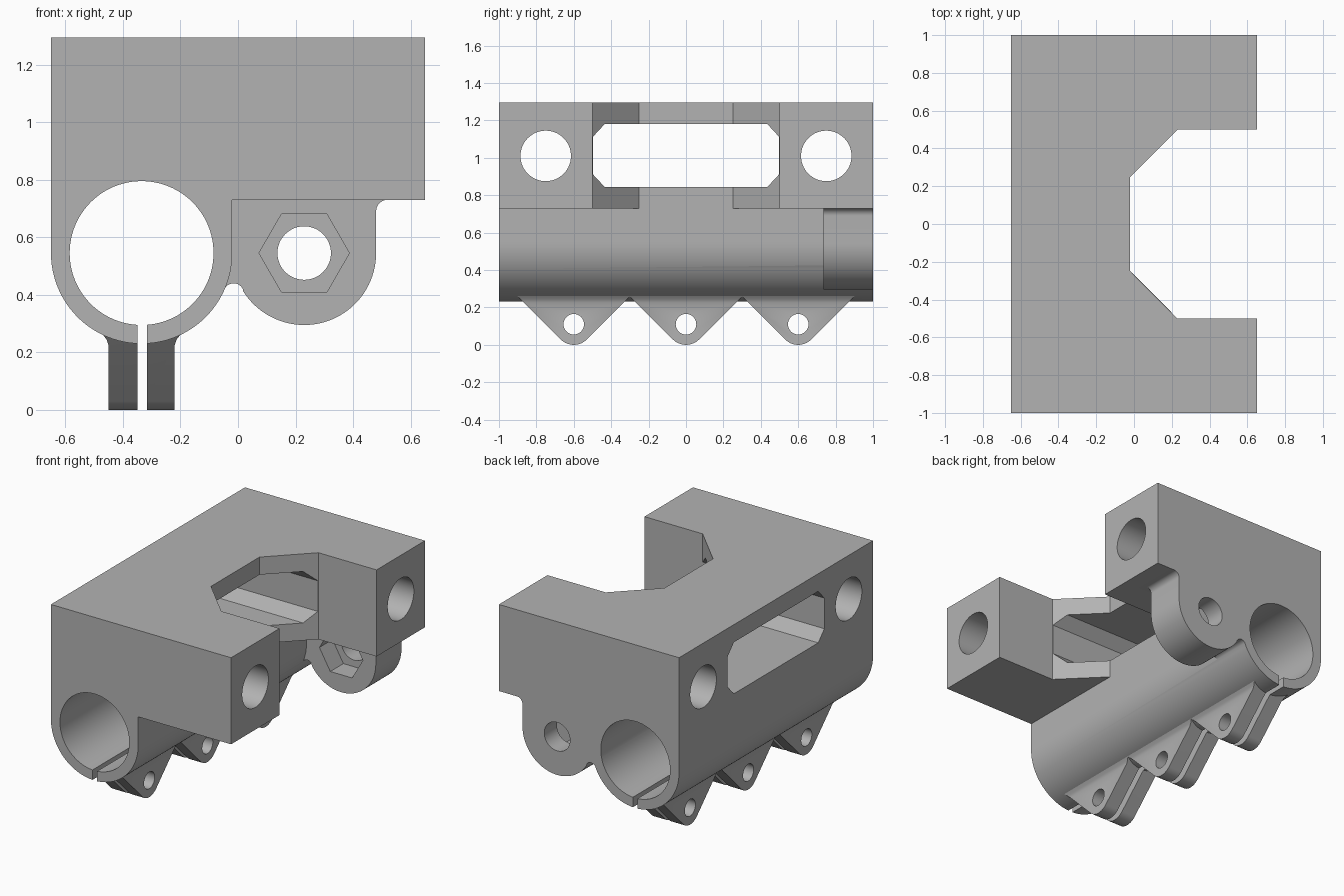
import bpy
import bmesh
from math import cos, sin, radians

default_cube = bpy.data.objects.get("Cube")
if default_cube:
    bpy.data.objects.remove(default_cube, do_unlink=True)

grey = bpy.data.materials.new("plain_grey")
grey.use_nodes = True
grey.diffuse_color = (0.45, 0.45, 0.45, 1)
grey.node_tree.nodes["Principled BSDF"].inputs["Base Color"].default_value = (0.45, 0.45, 0.45, 1)


def arc(cx, cy, r, start, end, steps=24):
    """Points along an arc, both ends included, angles in degrees."""
    angles = [radians(start + (end - start) * i / steps) for i in range(steps + 1)]
    return [(cx + r * cos(a), cy + r * sin(a)) for a in angles]


def circle(cx, cy, r, sides=64):
    return arc(cx, cy, r, 0, 360, sides)[:-1]


def prism(name, profile, axis, low, high):
    """Extrude a closed 2D profile along one axis."""
    place = {"x": lambda p, d: (d, p[0], p[1]),
             "y": lambda p, d: (p[0], d, p[1]),
             "z": lambda p, d: (p[0], p[1], d)}[axis]
    bm = bmesh.new()
    face = bm.faces.new([bm.verts.new(place(p, low)) for p in profile])
    grown = bmesh.ops.extrude_face_region(bm, geom=[face])["geom"]
    shift = place((0, 0), high - low)
    bmesh.ops.translate(bm, vec=shift, verts=[g for g in grown if isinstance(g, bmesh.types.BMVert)])
    bmesh.ops.recalc_face_normals(bm, faces=bm.faces)
    mesh = bpy.data.meshes.new(name)
    bm.to_mesh(mesh)
    bm.free()
    mesh.materials.append(grey)
    obj = bpy.data.objects.new(name, mesh)
    bpy.context.collection.objects.link(obj)
    return obj


def combine(target, tool, operation):
    """Apply a boolean to the target and discard the tool."""
    mod = target.modifiers.new("boolean", "BOOLEAN")
    mod.operation = operation
    mod.solver = "EXACT"
    mod.object = tool
    tool.hide_render = True
    bpy.context.view_layer.objects.active = target
    bpy.ops.object.modifier_apply(modifier=mod.name)
    bpy.data.objects.remove(tool, do_unlink=True)


half_w, top, under = 0.65, 1.295, 0.73
tube_x, axis_z, tube_r, bore_r = -0.335, 0.545, 0.315, 0.25
nut_x, nut_r = 0.23, 0.25

# Upper block and split tube as one profile
body = prism("clamp_body",
             [(-half_w, top)] + arc(tube_x, axis_z, tube_r, 180, 360, 48)
             + [(tube_x + tube_r, under), (half_w, under), (half_w, top)], "y", -1, 1)

# Notch in the left side of the block
notch = [(-0.02, -0.25), (0.23, -0.5), (0.9, -0.5), (0.9, 0.5), (0.23, 0.5), (-0.02, 0.25)]
combine(body, prism("notch_cutter", notch, "z", 0.65, 1.5), "DIFFERENCE")

# Nut bracket at the back, with filleted joints to tube and block
bracket = ([(-0.06, 0.76), (-0.06, 0.417)]
           + arc(-0.015, 0.405, 0.035, 160, 20, 12)
           + arc(nut_x, axis_z, nut_r, 212, 360, 40)
           + arc(0.52, 0.69, 0.04, 180, 90, 8) + [(0.52, 0.76)])
combine(body, prism("nut_bracket", bracket, "y", 0.735, 1), "UNION")

# Three clamp ears, rounded at the tip and flared into the tube
flare = [(0.115, -0.1), (0.115, 0.225), (0.122, 0.245), (0.14, 0.268)]
leg = [(tube_x + x, z) for x, z in flare] + [(tube_x - x, z) for x, z in reversed(flare)]
tip = 0.1
for y in (-0.6, 0, 0.6):
    reach = 0.3 + tip * 0.414
    ear = prism("clamp_ear", [(y - reach, 0.3)] + arc(y, tip, tip, 225, 315, 16)
                + [(y + reach, 0.3)], "x", -0.6, -0.1)
    combine(ear, prism("ear_shape", leg, "y", -1.2, 1.2), "INTERSECT")
    combine(body, ear, "UNION")

# Tube bore and clamping slit
combine(body, prism("bore_cutter", circle(tube_x, axis_z, bore_r, 96), "y", -1.2, 1.2), "DIFFERENCE")
slit = [(-0.35, -0.1), (-0.317, -0.1), (-0.317, 0.4), (-0.35, 0.4)]
combine(body, prism("slit_cutter", slit, "y", -1.2, 1.2), "DIFFERENCE")

# Screw holes through the ears
for y in (-0.6, 0, 0.6):
    combine(body, prism("ear_hole_cutter", circle(y, 0.11, 0.055, 32), "x", -0.6, -0.1), "DIFFERENCE")

# Rod holes across the block
for y in (-0.75, 0.75):
    combine(body, prism("rod_hole_cutter", circle(y, 1.01, 0.135), "x", -0.9, 0.9), "DIFFERENCE")

# Chamfered slot across the block
corner = [(0.498, 0.1), (0.435, 0.168)]
slot = []
for sy, sz in ((1, 1), (-1, 1), (-1, -1), (1, -1)):
    pair = [(sy * y, 1.012 + sz * z) for y, z in corner]
    slot += pair if sy * sz > 0 else pair[::-1]
combine(body, prism("slot_cutter", slot, "x", -0.9, 0.4), "DIFFERENCE")

# Hexagonal nut pocket and its bolt hole
combine(body, prism("nut_pocket_cutter", circle(nut_x, axis_z, 0.157, 6), "y", 0.6, 0.87), "DIFFERENCE")
combine(body, prism("bolt_hole_cutter", circle(nut_x, axis_z, 0.093, 48), "y", 0.6, 1.2), "DIFFERENCE")

# Smooth the round surfaces, keep the edges crisp
bpy.ops.object.select_all(action="DESELECT")
body.select_set(True)
bpy.context.view_layer.objects.active = body
bpy.ops.object.shade_smooth_by_angle(angle=radians(25))
